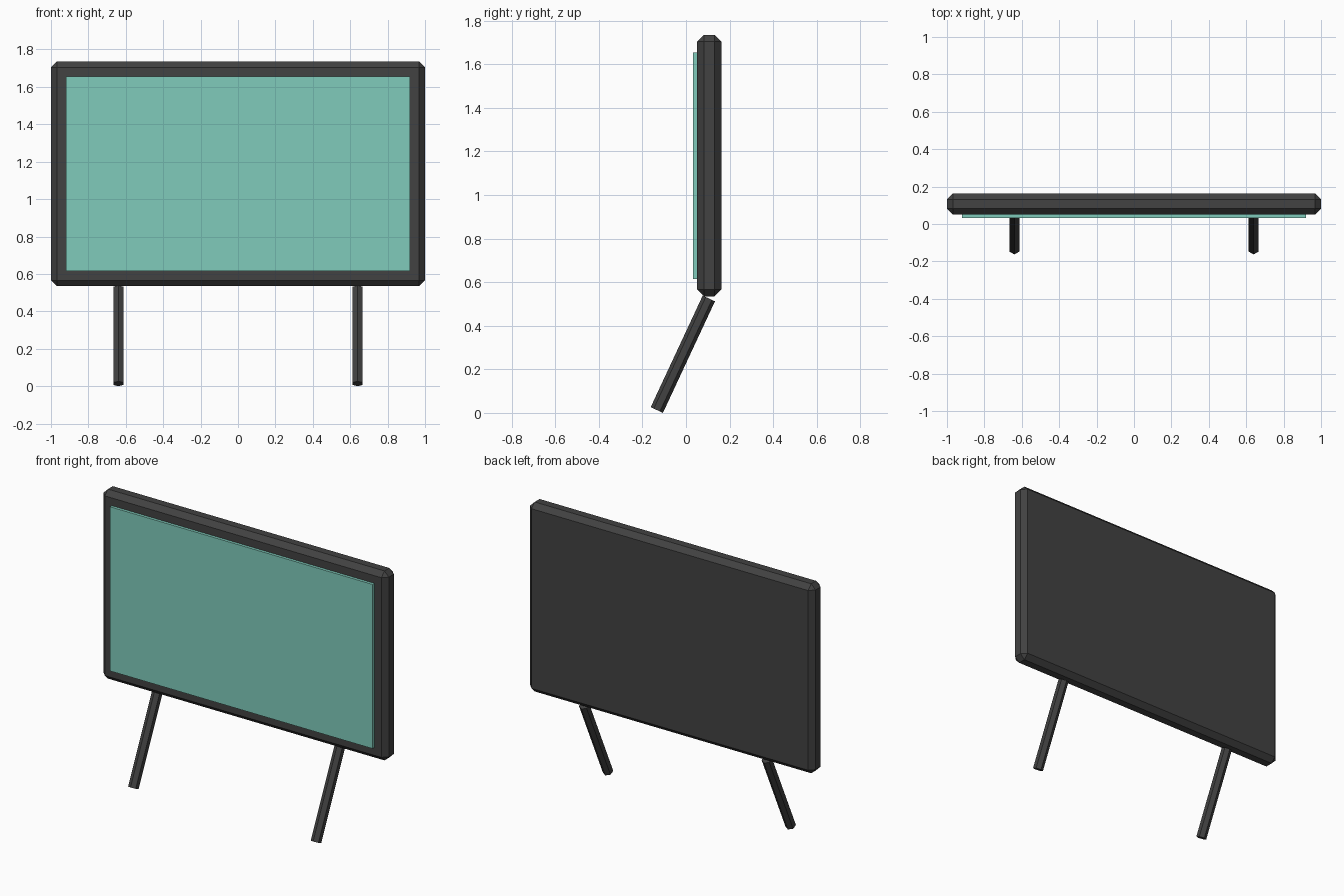
import bpy
import math
from mathutils import Matrix

if "Cube" in bpy.data.objects:
    bpy.data.objects.remove(bpy.data.objects["Cube"])


def material(name, color):
    m = bpy.data.materials.new(name)
    m.diffuse_color = (*color, 1)
    m.use_nodes = True
    m.node_tree.nodes["Principled BSDF"].inputs["Base Color"].default_value = m.diffuse_color
    return m


dark = material("dark grey", (0.054, 0.054, 0.054))
mint = material("mint", (0.216, 0.597, 0.497))


def box(name, lo, hi, mat, bevel=0):
    size = [b - a for a, b in zip(lo, hi)]
    mid = [(a + b) / 2 for a, b in zip(lo, hi)]
    bpy.ops.mesh.primitive_cube_add(size=1, location=mid)
    ob = bpy.context.object
    ob.name = name
    ob.data.transform(Matrix.Diagonal((*size, 1)))
    ob.data.materials.append(mat)
    if bevel:
        mod = ob.modifiers.new("chamfer", 'BEVEL')
        mod.width = bevel
        mod.segments = 1
    return ob


# Chamfered board and the raised panel on its front
box("board", (-1, 0.051, 0.535), (1, 0.162, 1.735), dark, 0.031)
box("front_panel", (-0.92, 0.033, 0.615), (0.92, 0.055, 1.655), mint)

# Two six-sided legs, leaning forward towards the ground
angle = math.radians(25)
length, radius = 0.565, 0.031
foot_y, foot_z = -0.134, radius * math.sin(angle)
for side, x in (("left", -0.64), ("right", 0.64)):
    bpy.ops.mesh.primitive_cylinder_add(
        vertices=6, radius=radius, depth=length,
        location=(x, foot_y + math.sin(angle) * length / 2,
                  foot_z + math.cos(angle) * length / 2),
        rotation=(-angle, 0, 0))
    leg = bpy.context.object
    leg.name = side + "_leg"
    leg.data.materials.append(dark)
